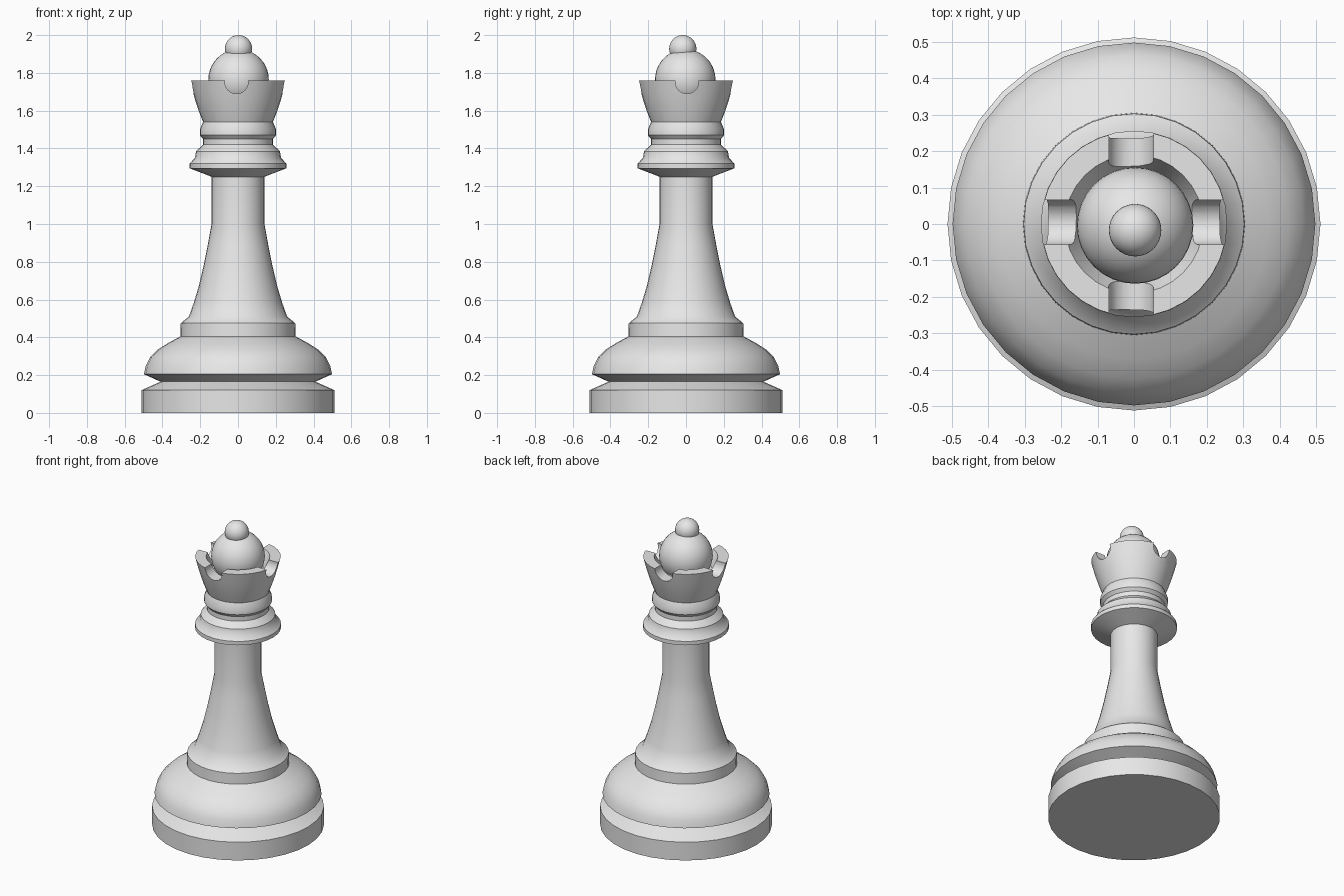
import bpy, bmesh, math
from mathutils import Matrix, Vector

if "Cube" in bpy.data.objects:
    bpy.data.objects.remove(bpy.data.objects["Cube"])

grey = bpy.data.materials.new("light grey")
grey.diffuse_color = (0.8, 0.8, 0.8, 1)
grey.use_nodes = True
grey.node_tree.nodes["Principled BSDF"].inputs["Base Color"].default_value = grey.diffuse_color


def finish(obj, angle=35):
    obj.data.materials.clear()
    obj.data.materials.append(grey)
    bpy.ops.object.select_all(action='DESELECT')
    obj.select_set(True)
    bpy.context.view_layer.objects.active = obj
    bpy.ops.object.shade_smooth_by_angle(angle=math.radians(angle))


def lathe(name, profile, n=32):
    """Closed turned solid from (radius, height) points, capped on the axis."""
    bm = bmesh.new()
    rings = [[bm.verts.new((r * math.cos(2 * math.pi * i / n),
                            r * math.sin(2 * math.pi * i / n), z)) for i in range(n)]
             for r, z in profile]
    for a, b in zip(rings, rings[1:]):
        for i in range(n):
            j = (i + 1) % n
            bm.faces.new((a[i], a[j], b[j], b[i]))
    bm.faces.new(rings[0][::-1])
    bm.faces.new(rings[-1])
    bmesh.ops.recalc_face_normals(bm, faces=bm.faces)
    mesh = bpy.data.meshes.new(name)
    bm.to_mesh(mesh)
    bm.free()
    obj = bpy.data.objects.new(name, mesh)
    bpy.context.collection.objects.link(obj)
    return obj


def ball(name, radius, loc):
    bpy.ops.mesh.primitive_uv_sphere_add(segments=32, ring_count=20, radius=radius, location=loc)
    obj = bpy.context.object
    obj.name = name
    finish(obj)


# Base, stem and collar
body = lathe("body", [
    (0.512, 0), (0.512, 0.12), (0.41, 0.165), (0.498, 0.205), (0.488, 0.25), (0.465, 0.295),
    (0.425, 0.335), (0.37, 0.37), (0.305, 0.405), (0.303, 0.475), (0.26, 0.51),
    (0.235, 0.58), (0.208, 0.67), (0.182, 0.78), (0.16, 0.89), (0.14, 1.0), (0.14, 1.25),
    (0.256, 1.295), (0.256, 1.32), (0.228, 1.35), (0.222, 1.385), (0.185, 1.42),
    (0.185, 1.45), (0.202, 1.47), (0.202, 1.50), (0.185, 1.54)])
finish(body)

# Flared hollow crown
crown = lathe("crown", [
    (0.185, 1.54), (0.205, 1.59), (0.228, 1.66), (0.242, 1.71), (0.255, 1.76),
    (0.19, 1.76), (0.155, 1.68)])

# Four round notches in the crown rim
bm = bmesh.new()
for k, off in enumerate((0.005, -0.008, 0.005, -0.008)):
    a = k * math.pi / 2
    d = Vector((math.cos(a), math.sin(a), 0))
    side = Vector((0, off, 0)) if k % 2 == 0 else Vector((off, 0, 0))
    m = (Matrix.Translation(d * 0.21 + side + Vector((0, 0, 1.752)))
         @ Matrix.Rotation(a, 4, 'Z') @ Matrix.Rotation(math.pi / 2, 4, 'Y'))
    bmesh.ops.create_cone(bm, cap_ends=True, segments=32, radius1=0.062,
                          radius2=0.062, depth=0.2, matrix=m)
mesh = bpy.data.meshes.new("notch_cutter")
bm.to_mesh(mesh)
bm.free()
cutter = bpy.data.objects.new("notch_cutter", mesh)
bpy.context.collection.objects.link(cutter)
cutter.hide_render = True
mod = crown.modifiers.new("notches", 'BOOLEAN')
mod.operation = 'DIFFERENCE'
mod.solver = 'EXACT'
mod.use_self = True
mod.object = cutter
bpy.context.view_layer.objects.active = crown
bpy.ops.object.modifier_apply(modifier=mod.name)
bpy.data.objects.remove(cutter)
finish(crown)

# Round head and finial
ball("head", 0.16, (0.003, -0.004, 1.765))
ball("finial", 0.072, (0.003, -0.017, 1.928))
